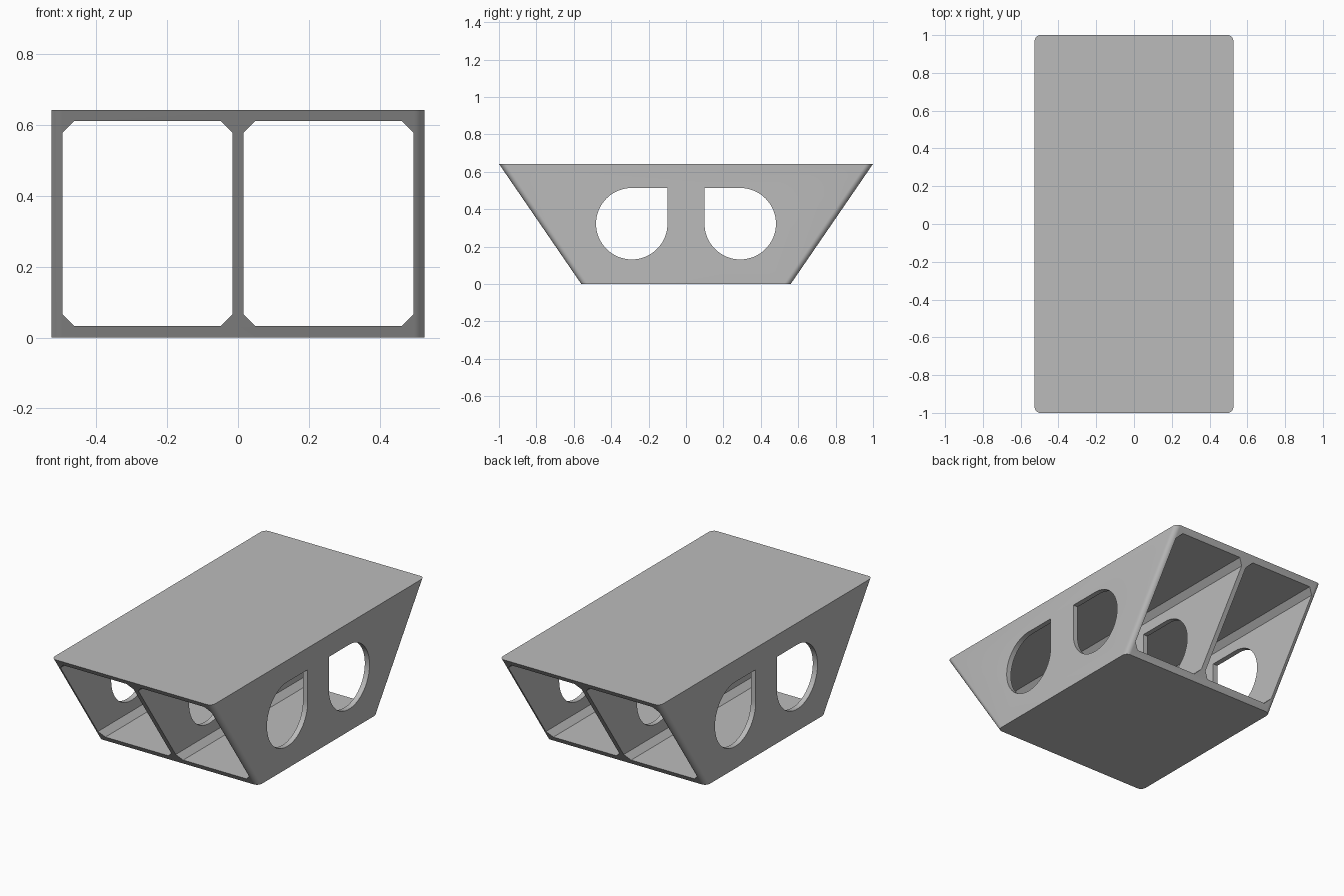
import bpy, bmesh
from math import sin, cos, pi

if "Cube" in bpy.data.objects:
    bpy.data.objects.remove(bpy.data.objects["Cube"])

HALF_W, HEIGHT = 0.527, 0.642
TOP_Y, BOTTOM_Y = 1.0, 0.56

grey = bpy.data.materials.new("plain grey")
grey.use_nodes = True
grey.diffuse_color = (0.5, 0.5, 0.5, 1)
grey.node_tree.nodes["Principled BSDF"].inputs["Base Color"].default_value = (0.5, 0.5, 0.5, 1)


def loft(name, start, end):
    """Solid between two matching closed outlines."""
    bm = bmesh.new()
    a = [bm.verts.new(p) for p in start]
    b = [bm.verts.new(p) for p in end]
    bm.faces.new(a)
    bm.faces.new(b)
    for i in range(len(a)):
        j = (i + 1) % len(a)
        bm.faces.new((a[i], a[j], b[j], b[i]))
    bmesh.ops.recalc_face_normals(bm, faces=bm.faces)
    mesh = bpy.data.meshes.new(name)
    bm.to_mesh(mesh)
    bm.free()
    mesh.materials.append(grey)
    obj = bpy.data.objects.new(name, mesh)
    bpy.context.collection.objects.link(obj)
    return obj


def rounded_plan(half_y, z, rx=0.03, ry=0.036, steps=8):
    """Horizontal outline with rounded corners."""
    points = []
    for q, (sx, sy) in enumerate([(1, 1), (-1, 1), (-1, -1), (1, -1)]):
        for i in range(steps + 1):
            t = (q + i / steps) * pi / 2
            points.append((sx * (HALF_W - rx) + rx * cos(t),
                           sy * (half_y - ry) + ry * sin(t), z))
    return points


def cell_outline(side, y):
    """Chamfered rectangle of one lengthwise channel."""
    x0, x1, z0, z1, c = 0.015, 0.496, 0.033, 0.611, 0.033
    outline = [(x0 + c, z0), (x1 - c, z0), (x1, z0 + c), (x1, z1 - c),
               (x1 - c, z1), (x0 + c, z1), (x0, z1 - c), (x0, z0 + c)]
    return [(side * x, y, z) for x, z in outline]


def window_outline(side, x, cy=0.29, cz=0.322, r=0.191, steps=48):
    """Circle with one square corner, upper and towards the middle."""
    arc = [pi + 1.5 * pi * i / steps for i in range(steps + 1)]
    outline = [(cy + r * cos(t), cz + r * sin(t)) for t in arc]
    outline.append((cy - r, cz + r))
    return [(x, side * y, z) for y, z in outline]


# Tapered block with rounded slanted edges
body = loft("tapered_double_channel", rounded_plan(BOTTOM_Y, 0), rounded_plan(TOP_Y, HEIGHT))

# Two channels front to back, two windows through all three walls
cutters = []
for side in (-1, 1):
    cutters.append(loft("channel_cutter", cell_outline(side, -1.2), cell_outline(side, 1.2)))
    cutters.append(loft("window_cutter", window_outline(side, -0.7), window_outline(side, 0.7)))

bpy.ops.object.select_all(action="DESELECT")
bpy.context.view_layer.objects.active = body
body.select_set(True)
for cutter in cutters:
    cutter.hide_render = True
    cut = body.modifiers.new("cut", "BOOLEAN")
    cut.operation = "DIFFERENCE"
    cut.solver = "EXACT"
    cut.object = cutter
    bpy.ops.object.modifier_apply(modifier=cut.name)
    bpy.data.objects.remove(cutter)

# Smooth only the rounded edges and window rims
bpy.ops.object.shade_smooth_by_angle(angle=pi / 7)
